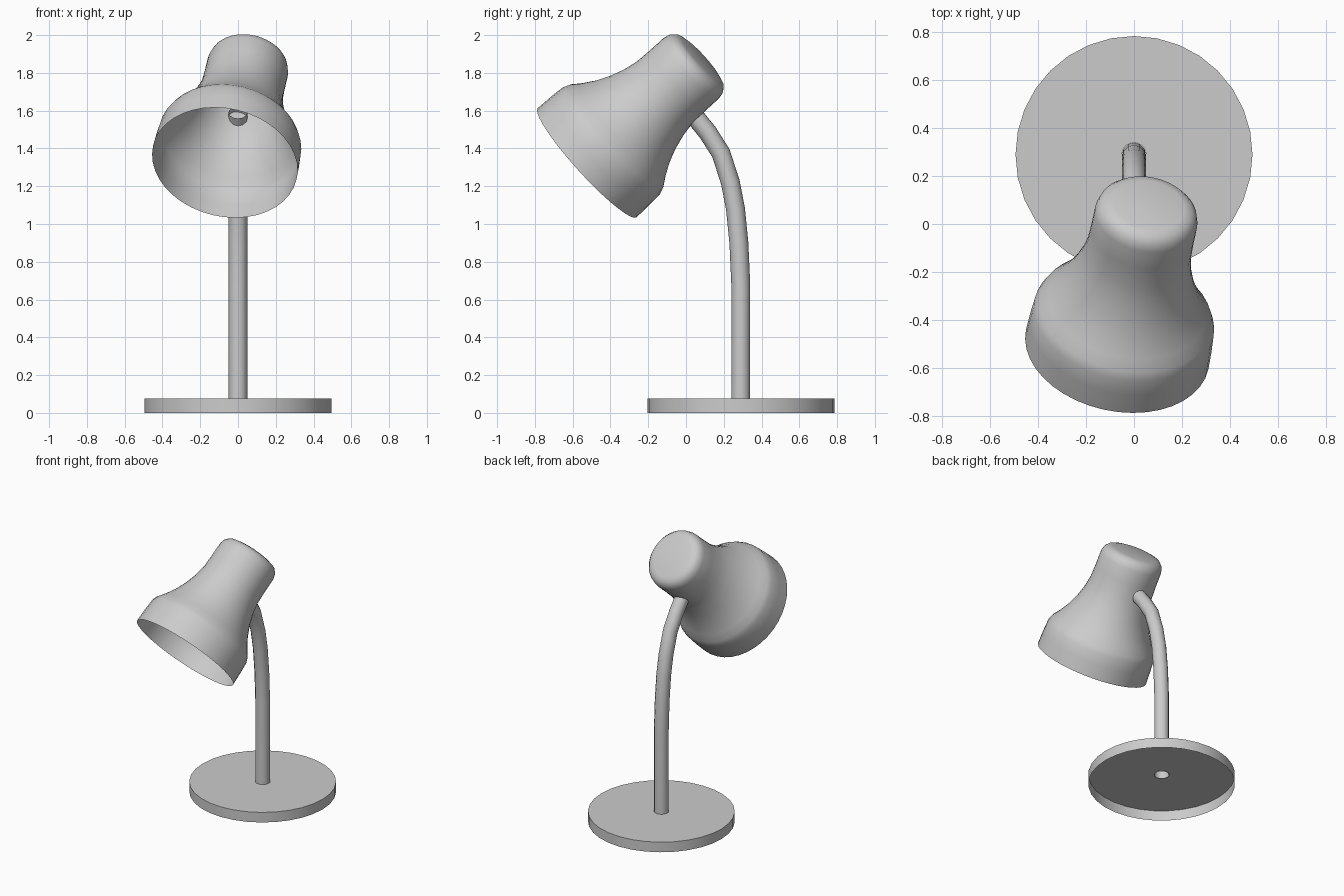
import bpy, bmesh, math
from mathutils import Vector

if "Cube" in bpy.data.objects:
    bpy.data.objects.remove(bpy.data.objects["Cube"])


def lathe(name, profile, segments, location, axis=(0, 0, 1), angle=40):
    """Revolve an open (radius, height) profile around the given axis."""
    bm = bmesh.new()
    verts = [bm.verts.new((r, 0, h)) for r, h in profile]
    edges = [bm.edges.new(pair) for pair in zip(verts, verts[1:])]
    bmesh.ops.spin(bm, geom=verts + edges, cent=(0, 0, 0), axis=(0, 0, 1),
                   angle=math.tau, steps=segments)
    bmesh.ops.remove_doubles(bm, verts=bm.verts, dist=1e-5)
    bmesh.ops.recalc_face_normals(bm, faces=bm.faces)
    # open shells: make the normals point outwards
    side = max(bm.faces, key=lambda f: f.calc_center_median().xy.length)
    if side.normal.xy.dot(side.calc_center_median().xy) < 0:
        bmesh.ops.reverse_faces(bm, faces=bm.faces)
    mesh = bpy.data.meshes.new(name)
    bm.to_mesh(mesh)
    bm.free()
    ob = bpy.data.objects.new(name, mesh)
    bpy.context.collection.objects.link(ob)
    ob.location = location
    ob.rotation_mode = 'QUATERNION'
    ob.rotation_quaternion = Vector(axis).to_track_quat('Z', 'Y')
    smooth(ob, angle)
    return ob


def smooth(ob, angle):
    bpy.ops.object.select_all(action='DESELECT')
    ob.select_set(True)
    bpy.context.view_layer.objects.active = ob
    bpy.ops.object.shade_smooth_by_angle(angle=math.radians(angle))


# hollow base disc, open below, with a hole for the stem
lathe("base", [(0.495, 0), (0.495, 0.075), (0.05, 0.075)], 32, (0, 0.29, 0))

# open bell shade, tilted forward and slightly sideways
shade_profile = [(0, 0.825), (0.15, 0.825), (0.185, 0.815), (0.208, 0.79),
                 (0.217, 0.755), (0.217, 0.66), (0.22, 0.56), (0.235, 0.48),
                 (0.26, 0.40), (0.293, 0.325), (0.335, 0.255), (0.368, 0.21),
                 (0.382, 0.175), (0.387, 0.10), (0.39, 0)]
lathe("lamp_shade", shade_profile, 40, (-0.07, -0.523, 1.325),
      (0.16, 0.731, 0.663), 60)

# bent tube stem, open at both ends, poking into the shade
path = [(0.29, 0.07), (0.29, 0.68), (0.28, 0.90), (0.262, 1.08), (0.235, 1.22),
        (0.185, 1.375), (0.115, 1.485), (0.03, 1.59)]
curve = bpy.data.curves.new("stem", 'CURVE')
curve.dimensions = '3D'
curve.bevel_depth = 0.05
curve.bevel_resolution = 4
spline = curve.splines.new('POLY')
spline.points.add(len(path) - 1)
for p, (y, z) in zip(spline.points, path):
    p.co = (0, y, z, 1)
stem = bpy.data.objects.new("stem", curve)
bpy.context.collection.objects.link(stem)
bpy.ops.object.select_all(action='DESELECT')
stem.select_set(True)
bpy.context.view_layer.objects.active = stem
bpy.ops.object.convert(target='MESH')
smooth(bpy.context.object, 40)
